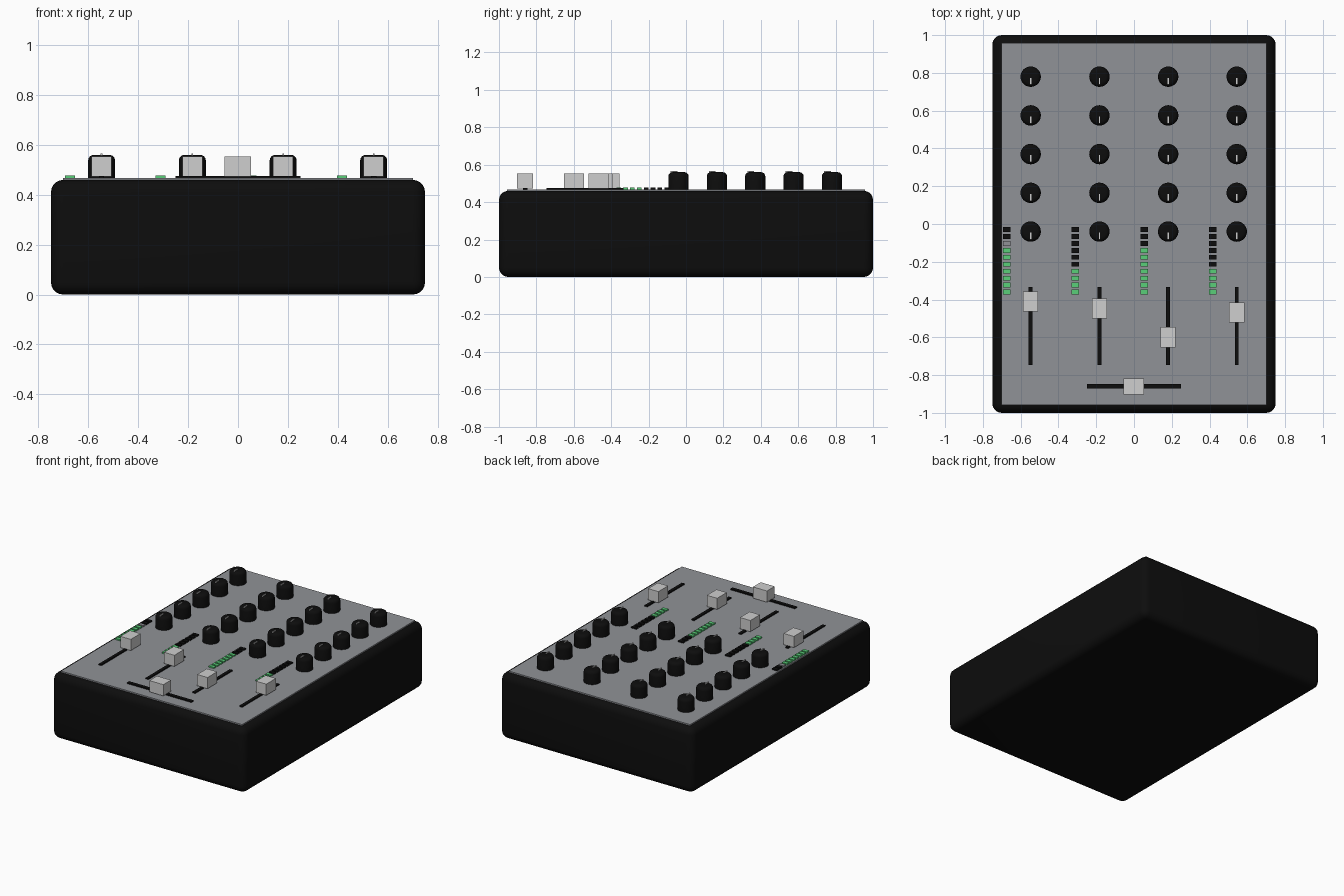
import bpy, bmesh
from mathutils import Matrix

if "Cube" in bpy.data.objects:
    bpy.data.objects.remove(bpy.data.objects["Cube"])


def material(name, rgb):
    m = bpy.data.materials.new(name)
    m.diffuse_color = (*rgb, 1)
    m.use_nodes = True
    m.node_tree.nodes["Principled BSDF"].inputs["Base Color"].default_value = m.diffuse_color
    return m


BLACK = material("matte black", (0.004, 0.004, 0.004))
GREY = material("panel grey", (0.28, 0.29, 0.31))
LIGHT = material("light grey", (0.62, 0.62, 0.62))
GREEN = material("led green", (0.10, 0.62, 0.19))


def finish(name, bm, mat, smooth=False):
    mesh = bpy.data.meshes.new(name)
    bm.to_mesh(mesh)
    bm.free()
    mesh.materials.append(mat)
    ob = bpy.data.objects.new(name, mesh)
    bpy.context.collection.objects.link(ob)
    if smooth:
        bpy.ops.object.select_all(action='DESELECT')
        bpy.context.view_layer.objects.active = ob
        ob.select_set(True)
        bpy.ops.object.shade_smooth_by_angle(angle=0.6)
    return ob


def box(name, x, y, z0, z1, sx, sy, mat, bevel=0, segs=1):
    bm = bmesh.new()
    bmesh.ops.create_cube(bm, size=1, matrix=Matrix.Translation((x, y, (z0 + z1) / 2))
                          @ Matrix.Diagonal((sx, sy, z1 - z0, 1)))
    if bevel:
        bmesh.ops.bevel(bm, geom=bm.edges[:], offset=bevel, segments=segs,
                        profile=0.5, affect='EDGES')
    return finish(name, bm, mat, bevel > 0)


def knob(x, y):
    # round cap with a softened top edge, and a raised pointer line
    bm = bmesh.new()
    bmesh.ops.create_cone(bm, cap_ends=True, segments=32, radius1=0.054, radius2=0.054,
                          depth=0.095, matrix=Matrix.Translation((x, y, 0.5125)))
    rim = [e for e in bm.edges if all(v.co.z > 0.55 for v in e.verts)]
    bmesh.ops.bevel(bm, geom=rim, offset=0.022, segments=4, profile=0.5, affect='EDGES')
    finish("knob", bm, BLACK, True)
    box("knob_pointer", x, y - 0.024, 0.552, 0.566, 0.007, 0.036, LIGHT)


# Case and top panel
box("case", 0, 0, 0, 0.46, 1.5, 2.0, BLACK, 0.05, 5)
box("top_panel", 0, 0, 0.45, 0.468, 1.405, 1.915, GREY)

# Channels: x, fader position, number of lit leds
channels = [(-0.547, -0.41, 7), (-0.183, -0.447, 4), (0.181, -0.60, 7), (0.544, -0.468, 4)]
for i, (x, fader_y, lit) in enumerate(channels):
    for row in range(5):
        knob(x, 0.78 - 0.205 * row)
    # Level meter, counted from the bottom
    for k in range(10):
        mat = GREEN if k < lit else (GREY if i == 0 and k == lit else BLACK)
        box("meter_led", x - 0.127, -0.36 + 0.0367 * k, 0.46, 0.477, 0.04, 0.025, mat)
    box("fader_slot", x, -0.54, 0.46, 0.476, 0.021, 0.412, BLACK)
    box("fader_cap", x, fader_y, 0.474, 0.553, 0.08, 0.107, LIGHT)

# Crossfader
box("crossfader_slot", 0, -0.86, 0.46, 0.476, 0.50, 0.024, BLACK)
box("crossfader_cap", -0.001, -0.86, 0.474, 0.553, 0.108, 0.085, LIGHT)
